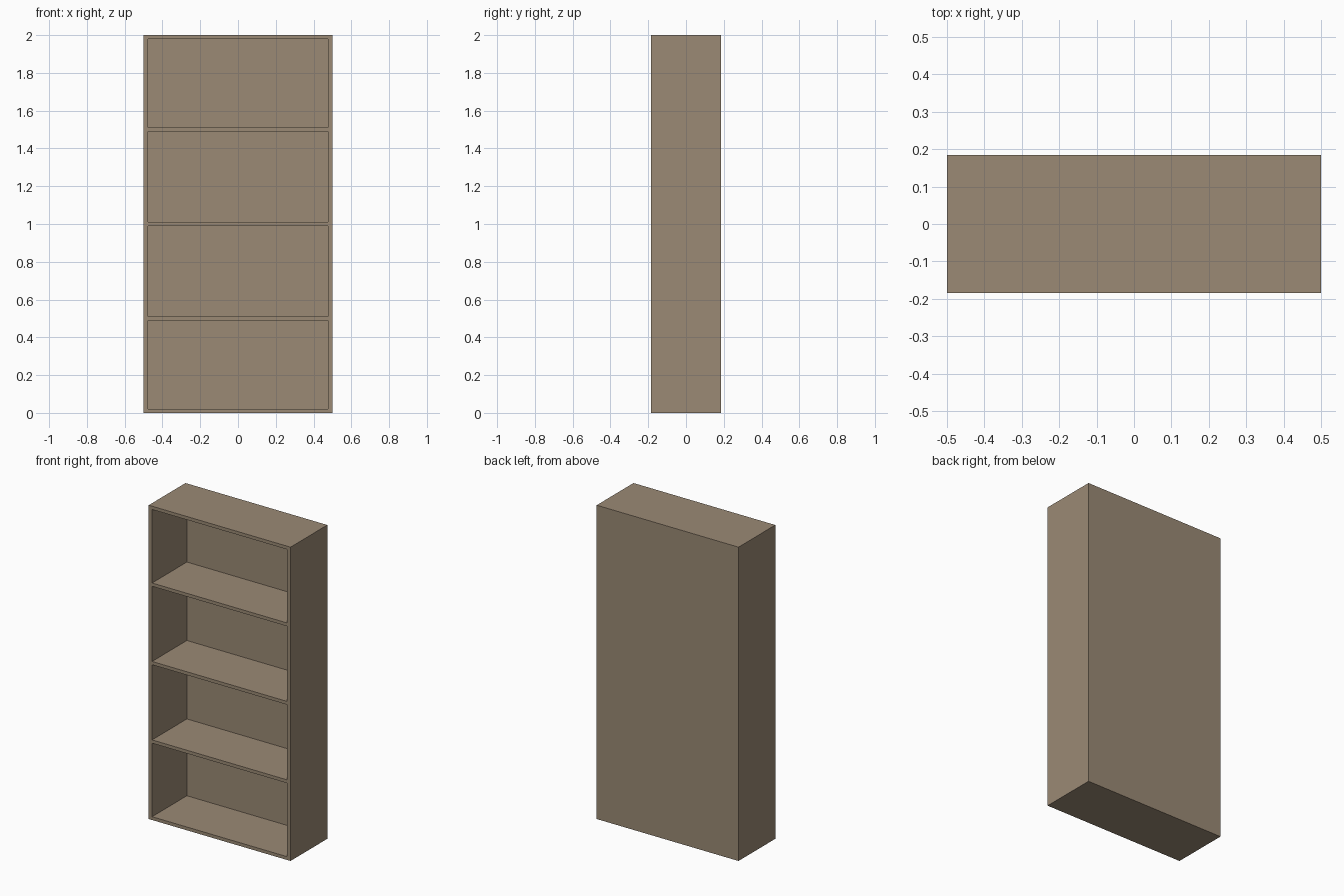
import bpy

if "Cube" in bpy.data.objects:
    bpy.data.objects.remove(bpy.data.objects["Cube"])

WIDTH, DEPTH, HEIGHT = 1.0, 0.37, 2.0
SIDE, BOARD, BACK = 0.024, 0.021, 0.02
BAYS = 4

wood = bpy.data.materials.new("taupe wood")
wood.diffuse_color = (0.328, 0.254, 0.178, 1.0)
wood.use_nodes = True
wood.node_tree.nodes["Principled BSDF"].inputs["Base Color"].default_value = wood.diffuse_color


def box(name, low, high):
    """Axis-aligned box between two corners."""
    centre = [(a + b) / 2 for a, b in zip(low, high)]
    bpy.ops.mesh.primitive_cube_add(size=1, location=centre)
    ob = bpy.context.object
    ob.name = name
    ob.scale = [b - a for a, b in zip(low, high)]
    bpy.ops.object.transform_apply(location=True, rotation=False, scale=True)
    ob.data.materials.append(wood)
    return ob


# Solid body of the bookcase
bookcase = box("bookcase", (-WIDTH / 2, -DEPTH / 2, 0), (WIDTH / 2, DEPTH / 2, HEIGHT))

# Open bays, leaving sides, back panel, top, bottom and three shelves
pitch = HEIGHT / BAYS
for i in range(BAYS):
    low = BOARD if i == 0 else i * pitch + BOARD / 2
    high = HEIGHT - BOARD if i == BAYS - 1 else (i + 1) * pitch - BOARD / 2
    cutter = box(f"bay_cutter_{i + 1}",
                 (-WIDTH / 2 + SIDE, -DEPTH / 2 - 0.1, low),
                 (WIDTH / 2 - SIDE, DEPTH / 2 - BACK, high))
    bpy.context.view_layer.objects.active = bookcase
    cut = bookcase.modifiers.new(f"bay_{i + 1}", 'BOOLEAN')
    cut.operation = 'DIFFERENCE'
    cut.solver = 'EXACT'
    cut.object = cutter
    bpy.ops.object.modifier_apply(modifier=cut.name)
    bpy.data.objects.remove(cutter, do_unlink=True)
